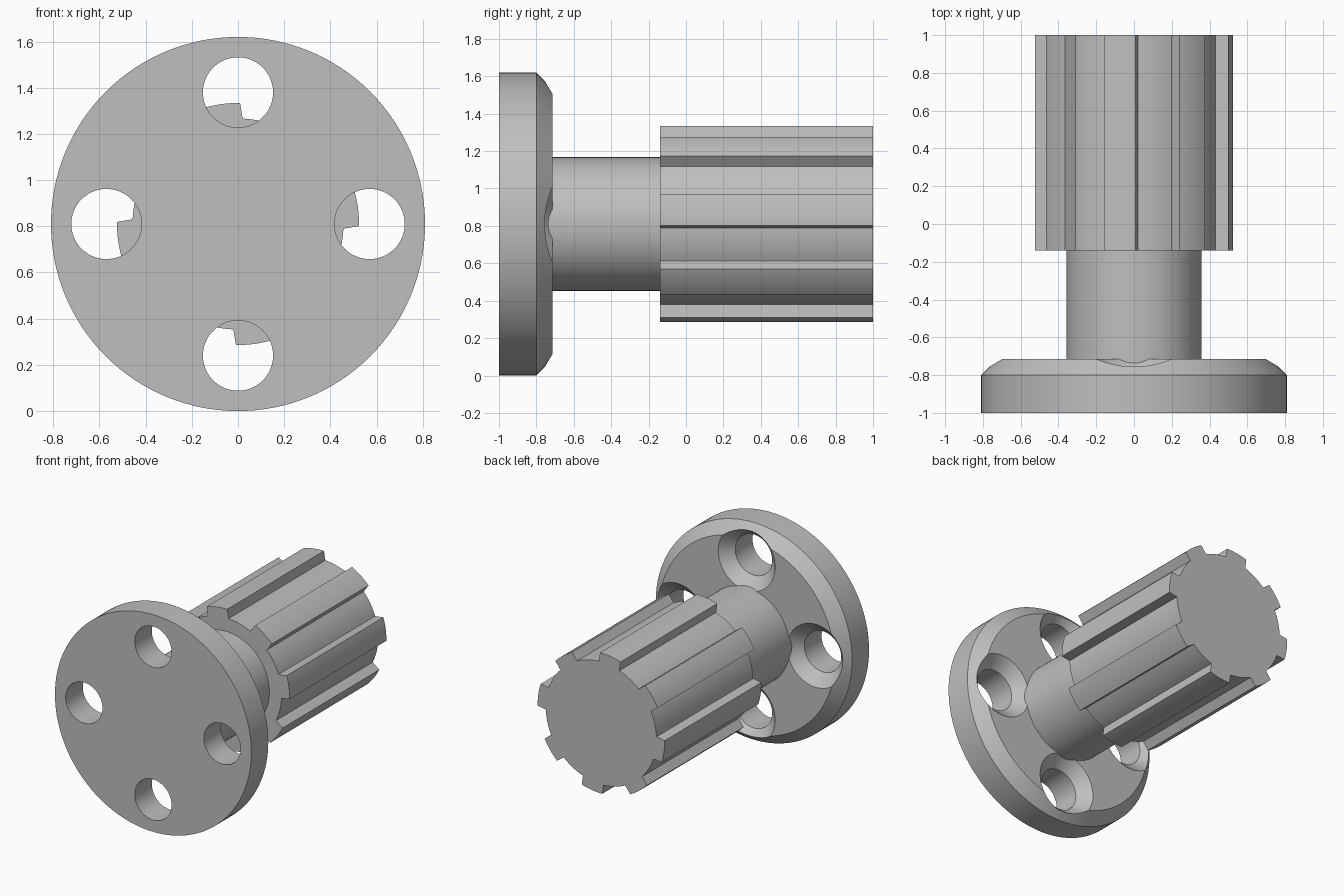
import bpy
import bmesh
from math import cos, sin, pi, radians

if "Cube" in bpy.data.objects:
    bpy.data.objects.remove(bpy.data.objects["Cube"], do_unlink=True)

AXIS_Z = 0.81      # height of the shaft axis
SEGMENTS = 128

grey = bpy.data.materials.new("plain_grey")
grey.use_nodes = True
grey.diffuse_color = (0.52, 0.52, 0.52, 1)
grey.node_tree.nodes["Principled BSDF"].inputs["Base Color"].default_value = grey.diffuse_color


def loft(name, sections):
    """Skin closed rings of (x, y, z) points and cap both ends."""
    bm = bmesh.new()
    rings = [[bm.verts.new(p) for p in ring] for ring in sections]
    for a, b in zip(rings, rings[1:]):
        for i in range(len(a)):
            j = (i + 1) % len(a)
            bm.faces.new((a[i], a[j], b[j], b[i]))
    bm.faces.new(rings[0])
    bm.faces.new(rings[-1])
    bmesh.ops.recalc_face_normals(bm, faces=bm.faces)
    mesh = bpy.data.meshes.new(name)
    bm.to_mesh(mesh)
    bm.free()
    mesh.materials.append(grey)
    obj = bpy.data.objects.new(name, mesh)
    bpy.context.collection.objects.link(obj)
    return obj


def lathe(name, profile, x=0, z=AXIS_Z, n=SEGMENTS):
    """Turn a (radius, y) profile around an axis parallel to y."""
    turn = [2 * pi * i / n for i in range(n)]
    return loft(name, [[(x + r * cos(t), y, z + r * sin(t)) for t in turn]
                       for r, y in profile])


def activate(obj):
    bpy.ops.object.select_all(action='DESELECT')
    obj.select_set(True)
    bpy.context.view_layer.objects.active = obj


# Round flange with a chamfered back rim
flange = lathe("flange", [(0.81, -1), (0.81, -0.8), (0.725, -0.715)])

# Four countersunk bolt holes
for k in range(4):
    a = k * pi / 2
    cutter = lathe("hole_cutter",
                   [(0.152, -1.1), (0.152, -0.798), (0.285, -0.665)],
                   0.57 * cos(a), AXIS_Z + 0.57 * sin(a), 64)
    cutter.hide_render = True
    activate(flange)
    mod = flange.modifiers.new("hole", 'BOOLEAN')
    mod.operation = 'DIFFERENCE'
    mod.solver = 'EXACT'
    mod.object = cutter
    bpy.ops.object.modifier_apply(modifier=mod.name)
    bpy.data.objects.remove(cutter, do_unlink=True)

# Plain neck between flange and spline
neck = lathe("neck", [(0.357, -0.8), (0.357, -0.1)])

# Splined shaft: eight teeth with slightly flared flanks
TEETH, ROOT, TIP = 8, 0.457, 0.524
outline = []
for k in range(TEETH):
    mid = 8.35 + k * 360 / TEETH
    steps = 8
    for i in range(steps + 1):                      # tooth tip arc
        outline.append((TIP, mid - 9.35 + 18.7 * i / steps))
    for i in range(steps + 1):                      # groove floor arc
        outline.append((ROOT, mid + 10.9 + (360 / TEETH - 21.8) * i / steps))
spline = loft("splined_shaft",
              [[(r * cos(radians(d)), y, AXIS_Z + r * sin(radians(d)))
                for r, d in outline] for y in (-0.14, 1)])

# Smooth round walls, sharp edges kept
for part in (flange, neck, spline):
    activate(part)
    bpy.ops.object.shade_smooth_by_angle(angle=radians(30))
